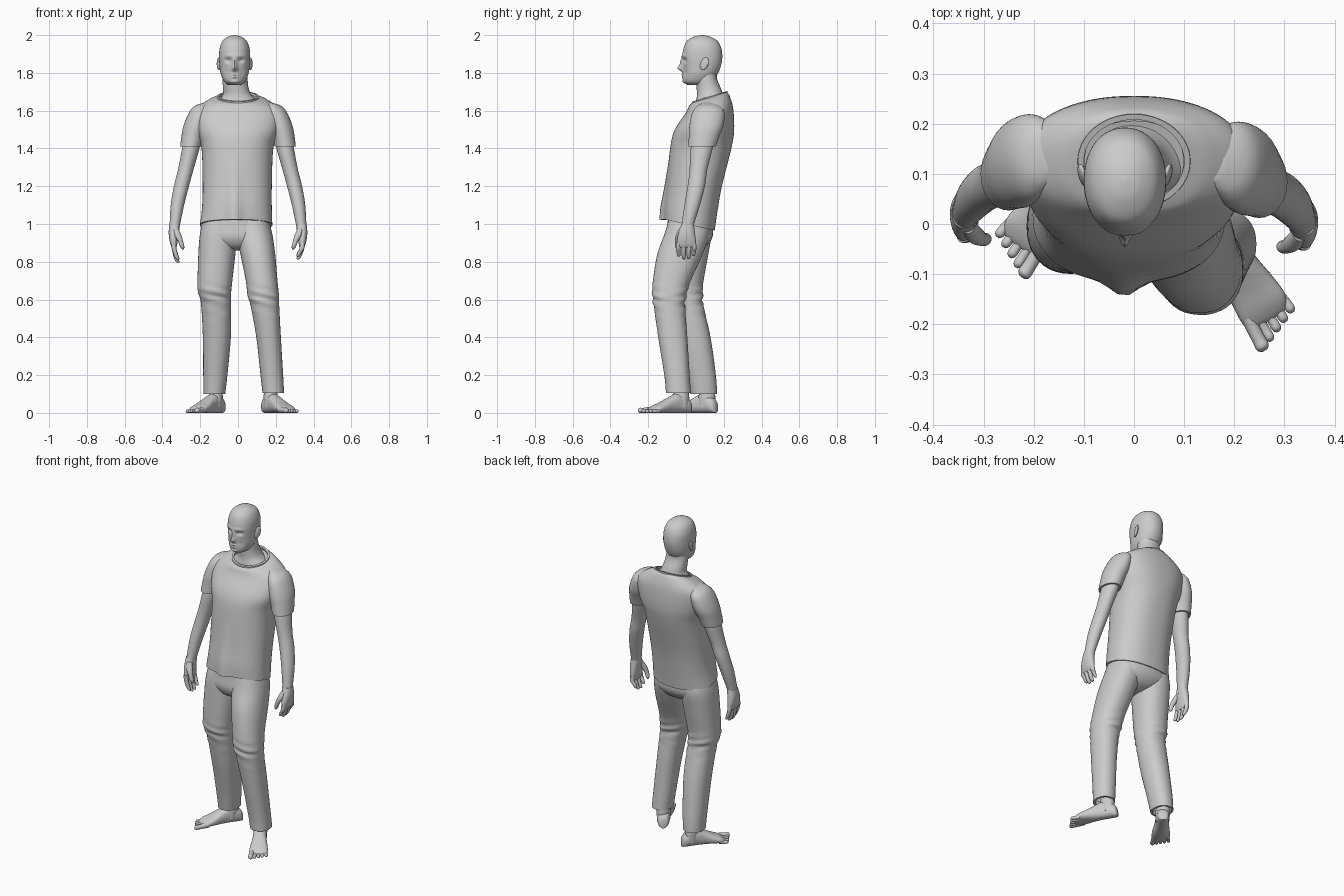
import bpy, bmesh
from math import cos, sin, pi, exp, radians
from mathutils import Vector

X, Y, Z = Vector((1, 0, 0)), Vector((0, 1, 0)), Vector((0, 0, 1))


def spline(rings, steps):
    """Smoothly fill in rings between the given ones."""
    r = [Vector(tuple(a) + (0,) * (6 - len(a))) for a in rings]
    r = [r[0]] + r + [r[-1]]
    out = []
    for a, b, c, d in zip(r, r[1:], r[2:], r[3:]):
        for k in range(steps):
            t = k / steps
            out.append(0.5 * (2 * b + (c - a) * t + (2 * a - 5 * b + 4 * c - d) * t * t
                              + (3 * b - a - 3 * c + d) * t ** 3))
    return out + [r[-1]]


def loft(bm, rings, seg=32, steps=5, p=2.0, u=X, v=Y, hem=(False, False)):
    """Rings are (x, y, z, half width, half depth, slope of z along y)."""
    rs = spline(rings, steps)

    def lip(q, way):
        a, b = q.copy(), q.copy()
        for e in (a, b):
            e[3] -= 0.012
            e[4] -= 0.012
        b[2] += way * 0.03
        return [a, b]
    if hem[0]:
        rs = lip(rs[0], -1)[::-1] + rs
    if hem[1]:
        rs = rs + lip(rs[-1], 1)
    loops = []
    for q in rs:
        loop = []
        for i in range(seg):
            a = 2 * pi * i / seg
            c, s = cos(a), sin(a)
            c = abs(c) ** (2 / p) * (1 if c > 0 else -1)
            s = abs(s) ** (2 / p) * (1 if s > 0 else -1)
            co = Vector(q[:3]) + u * q[3] * c + (v + Z * q[5]) * q[4] * s
            loop.append(bm.verts.new(co))
        loops.append(loop)
    for a, b in zip(loops, loops[1:]):
        for i in range(seg):
            j = (i + 1) % seg
            bm.faces.new((a[i], a[j], b[j], b[i]))
    for loop, h in ((loops[0], hem[0]), (loops[-1], hem[1])):
        if not h:
            bm.faces.new(loop)


def finish(name, bm):
    bmesh.ops.recalc_face_normals(bm, faces=bm.faces)
    me = bpy.data.meshes.new(name)
    bm.to_mesh(me)
    bm.free()
    ob = bpy.data.objects.new(name, me)
    bpy.context.collection.objects.link(ob)
    bpy.ops.object.select_all(action='DESELECT')
    ob.select_set(True)
    bpy.context.view_layer.objects.active = ob
    bpy.ops.object.shade_smooth_by_angle(angle=radians(50))
    return ob


# Head: egg-shaped loft with facial features pushed in and out
HX = -0.018
bm = bmesh.new()
loft(bm, [(HX, .085, 2.0, .004, .005), (HX, .085, 1.993, .032, .04), (HX, .086, 1.97, .063, .08),
          (HX, .087, 1.93, .079, .1), (HX, .086, 1.88, .082, .106), (HX, .084, 1.83, .079, .099),
          (HX, .074, 1.79, .072, .091), (HX, .06, 1.755, .056, .073), (HX, .055, 1.737, .035, .048)],
     seg=96, steps=8, p=2.15)
features = [(0, 1.825, .013, .016, -.03), (0, 1.855, .010, .02, -.014),
            (.033, 1.866, .017, .011, .014), (-.033, 1.866, .017, .011, .014),
            (.03, 1.89, .026, .008, -.005), (-.03, 1.89, .026, .008, -.005),
            (0, 1.79, .022, .005, -.006), (0, 1.777, .02, .005, -.006),
            (0, 1.752, .022, .01, -.007), (.04, 1.80, .015, .02, .005), (-.04, 1.80, .015, .02, .005)]
for w in bm.verts:
    if w.co.y < .07:
        x, z = w.co.x - HX, w.co.z
        w.co.y += sum(d * exp(-((x - fx) / sx) ** 2 - ((z - fz) / sz) ** 2)
                      for fx, fz, sx, sz, d in features)
finish("head", bm)

# Ears
for s, side in ((-1, "left"), (1, "right")):
    bm = bmesh.new()
    bmesh.ops.create_uvsphere(bm, u_segments=20, v_segments=12, radius=1)
    for w in bm.verts:
        x, y, z = w.co
        w.co = (HX + s * (.084 + .009 * x + .006 * y), .097 + .022 * y + .008 * z, 1.848 + .034 * z)
    finish(side + "_ear", bm)

# Neck
bm = bmesh.new()
loft(bm, [(HX, .105, 1.83, .06, .06), (-.016, .108, 1.77, .066, .056), (-.012, .12, 1.72, .068, .064),
          (-.004, .128, 1.68, .078, .07), (0, .13, 1.64, .12, .08)], p=2.1)
finish("neck", bm)

# Shirt body, with a crease down the middle of the front
bm = bmesh.new()
loft(bm, [(0, .125, 1.67, .11, .092, .3), (0, .125, 1.652, .16, .107, .22), (0, .125, 1.60, .222, .125, .08),
          (0, .098, 1.5, .218, .157), (-.003, .078, 1.4, .19, .162), (-.004, .044, 1.2, .183, .146),
          (-.006, .026, 1.08, .185, .14, -.12), (-.01, .018, .995, .192, .134, -.22)],
     seg=72, steps=6, p=2.3, hem=(True, True))
for w in bm.verts:
    x, y, z = w.co
    if y < 0 and z < 1.35:
        w.co.y -= .03 * (1.35 - z) / .35 * exp(-((x + .02) / .035) ** 2)
finish("shirt_body", bm)

# Collar band
bm = bmesh.new()
loft(bm, [(0, .125, 1.664, .113, .095, .3), (0, .125, 1.676, .112, .094, .3), (0, .125, 1.676, .1, .083, .3),
          (0, .125, 1.65, .1, .083, .3)], seg=64, steps=1)
finish("collar", bm)

# Arms: sleeve, bare arm and hand on each side
for s, side, dy, dz in ((-1, "left", .015, -.018), (1, "right", 0, 0)):
    def at(rings):
        return [(s * r[0], r[1] + dy) + tuple(r[2:]) for r in rings]
    bm = bmesh.new()
    loft(bm, at([(.16, .12, 1.642, .02, .03), (.185, .12, 1.625, .045, .06), (.203, .118, 1.59, .057, .085),
                 (.224, .108, 1.52, .065, .09), (.24, .095, 1.46, .06, .08), (.25, .085, 1.41, .056, .073)]),
         hem=(False, True))
    finish(side + "_sleeve", bm)
    bm = bmesh.new()
    loft(bm, at([(.236, .098, 1.48, .045, .055), (.25, .083, 1.4, .046, .058), (.276, .066, 1.29, .041, .047),
                 (.297, .056, 1.21, .04, .046), (.319, .035, 1.11, .036, .042), (.334, .01, 1.0, .028, .033),
                 (.337, .006, .97, .027, .034)]), steps=6)
    finish(side + "_arm", bm)
    bm = bmesh.new()
    loft(bm, at([(.335, .009, 1.0, .028, .033), (.34, .004, .955, .027, .043), (.341, .002, .915, .022, .05),
                 (.339, .002, .885, .016, .05), (.337, .002, .872, .009, .043)]), p=2.3)
    for y, tip in ((-.039, .827), (-.012, .812), (.015, .814), (.041, .83)):
        t = tip + dz
        loft(bm, at([(.341, y, .9, .013, .013), (.338, y * 1.05, .87, .0125, .0125),
                     (.328, y, t + .025, .0115, .0115), (.319, y * .97, t + .006, .009, .009),
                     (.316, y * .97, t, .003, .003)]), seg=14, steps=4)
    loft(bm, at([(.331, -.018, .98, .014, .016), (.318, -.036, .94, .018, .018), (.303, -.045, .905, .013, .014),
                 (.295, -.045, .878, .011, .012), (.291, -.042, .864, .003, .004)]), seg=16, steps=4)
    finish(side + "_hand", bm)

# Trousers: seat and two legs, the right one stepping forward
bm = bmesh.new()
loft(bm, [(-.01, .02, 1.1, .165, .11), (-.012, .022, 1.0, .183, .12), (-.008, .018, .93, .18, .122),
          (-.005, .012, .88, .11, .09), (0, .01, .86, .04, .04)], seg=48, p=2.3)
finish("trouser_seat", bm)
legs = {
    "left": [(-.095, .02, 1.03, .085, .1), (-.104, .02, .95, .097, .115), (-.112, .01, .84, .098, .108),
             (-.122, -.003, .7, .092, .096), (-.124, -.003, .64, .088, .093), (-.116, .006, .58, .08, .084),
             (-.112, .045, .4, .074, .085), (-.12, .082, .2, .064, .076), (-.125, .095, .1, .057, .07)],
    "right": [(.075, .01, 1.03, .085, .1), (.085, .005, .95, .096, .118), (.105, -.032, .84, .092, .12),
              (.125, -.075, .7, .084, .1), (.134, -.088, .62, .083, .09), (.142, -.088, .57, .076, .083),
              (.162, -.07, .4, .065, .077), (.179, -.048, .2, .06, .067), (.187, -.04, .105, .057, .066)]}
for side, rings in legs.items():
    bm = bmesh.new()
    loft(bm, rings, seg=40, steps=6, p=2.2, hem=(False, True))
    for w in bm.verts:  # folds gathered at the knee
        x, y, z = w.co
        k = exp(-((z - .59) / .07) ** 2)
        w.co.y += .005 * k * sin(z * 130 + x * 30)
    finish(side + "_trouser_leg", bm)

# Feet: turned out, with ankle and five toes
for side, s, heel, d in (("left", 1, (-.1, .135), (-.587, -.81)), ("right", -1, (.157, -.002), (.52, -.854))):
    d = Vector((d[0], d[1], 0)).normalized()
    m = d.cross(Z) * -s  # towards the other foot
    if m.x * s < 0:
        m = -m
    h = Vector((heel[0], heel[1], 0))

    def pt(t, off, z):
        return tuple(h + d * t + m * off + Z * z)
    bm = bmesh.new()
    loft(bm, [pt(t, o, r) + (w, r) for t, o, w, r in (
        (-.031, 0, .012, .016), (-.024, 0, .026, .03), (.0, 0, .035, .043), (.05, 0, .037, .052),
        (.1, 0, .041, .042), (.15, 0, .049, .029), (.19, 0, .052, .02), (.212, .003, .046, .013),
        (.222, .004, .036, .008))], u=m, v=Z, p=2.4)
    loft(bm, [pt(.03, 0, .2) + (.036, .04), pt(.03, 0, .12) + (.035, .041),
              pt(.03, 0, .08) + (.037, .045), pt(.035, 0, .03) + (.034, .045)])
    for i in range(5):
        off, tip = .04 - .021 * i, .268 - .009 * i
        r = .0135 if i == 0 else .0095
        loft(bm, [pt(.18, off * .9, r + .004) + (r, r + .004), pt(tip - .03, off, r) + (r, r),
                  pt(tip - .008, off * 1.03, r) + (r, r), pt(tip, off * 1.03, r * .7) + (r * .4, r * .4)],
             seg=14, steps=4, u=m, v=Z)
    finish(side + "_foot", bm)
